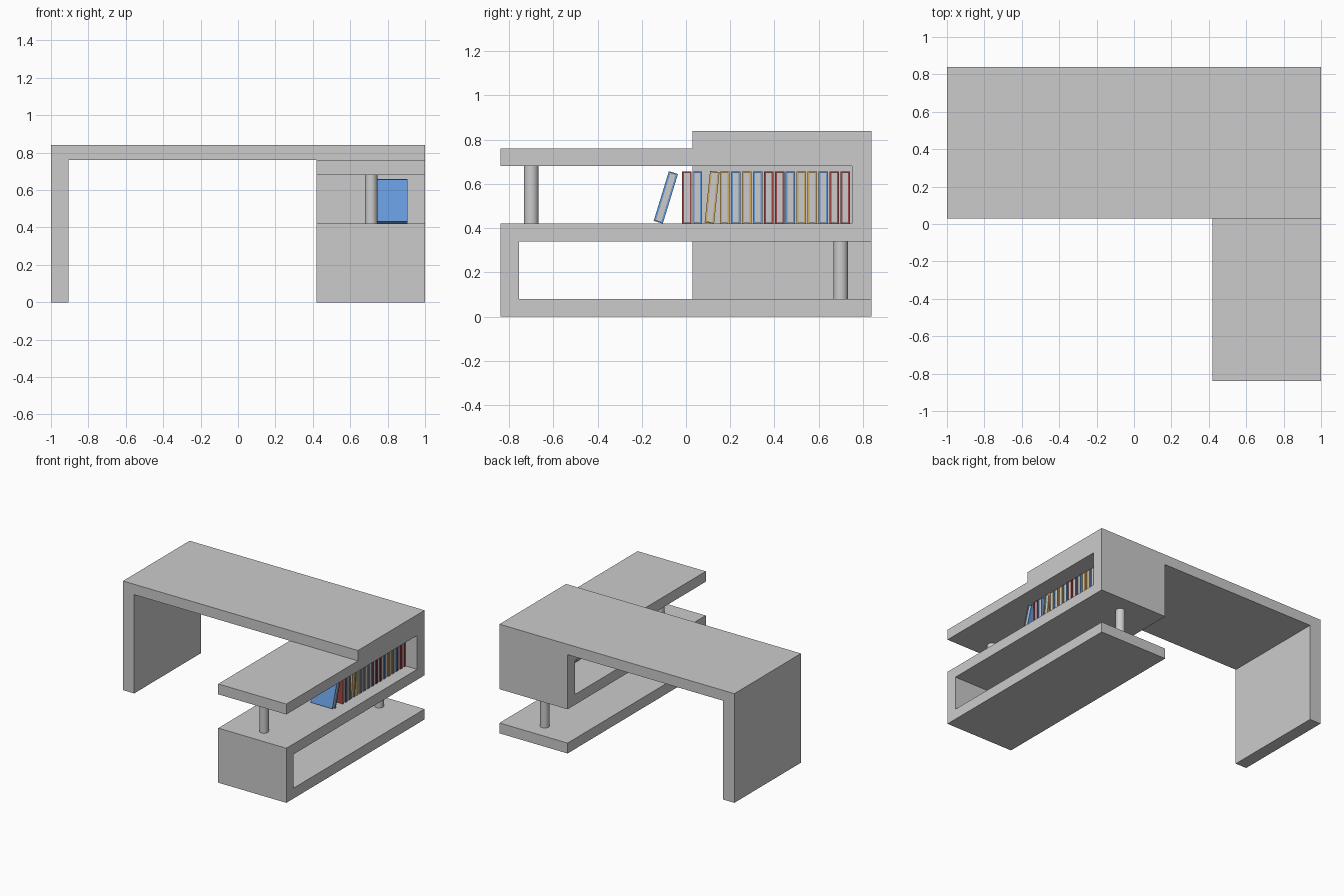
import bpy, bmesh, math
from mathutils import Vector

if "Cube" in bpy.data.objects:
    bpy.data.objects.remove(bpy.data.objects["Cube"])


def extrude_profile(name, pts, offset):
    """Extrude a closed 3D outline along an offset into a solid."""
    bm = bmesh.new()
    face = bm.faces.new([bm.verts.new(p) for p in pts])
    res = bmesh.ops.extrude_face_region(bm, geom=[face], use_keep_orig=True)
    moved = [v for v in res["geom"] if isinstance(v, bmesh.types.BMVert)]
    bmesh.ops.translate(bm, verts=moved, vec=Vector(offset))
    bmesh.ops.recalc_face_normals(bm, faces=bm.faces)
    me = bpy.data.meshes.new(name)
    bm.to_mesh(me)
    bm.free()
    ob = bpy.data.objects.new(name, me)
    bpy.context.collection.objects.link(ob)
    return ob


def material(name, rgb):
    m = bpy.data.materials.new(name)
    m.diffuse_color = (*rgb, 1)
    m.use_nodes = True
    m.node_tree.nodes["Principled BSDF"].inputs["Base Color"].default_value = m.diffuse_color
    return m


# S-shaped side shelf, profile in y-z
s_outline = [(-.84, 0), (.84, 0), (.84, .08), (-.755, .08), (-.755, .34),
             (.84, .34), (.84, .84), (.03, .84), (.03, .76), (-.84, .76),
             (-.84, .68), (.75, .68), (.75, .42), (-.84, .42)]
desk = extrude_profile("desk_and_shelf", [(.42, y, z) for y, z in s_outline], (.58, 0, 0))

# Desk top with left leg, profile in x-z, joined to the shelf
top_outline = [(-1, 0), (-.905, 0), (-.905, .76), (.42, .76), (.42, .84), (-1, .84)]
top = extrude_profile("desk_top", [(x, .03, z) for x, z in top_outline], (0, .81, 0))
union = desk.modifiers.new("join_top", "BOOLEAN")
union.operation = "UNION"
union.solver = "EXACT"
union.object = top
bpy.context.view_layer.objects.active = desk
bpy.ops.object.modifier_apply(modifier=union.name)
bpy.data.objects.remove(top)

# Round support posts
for name, y, z in (("front_post", -.70, .55), ("back_post", .70, .21)):
    bpy.ops.mesh.primitive_cylinder_add(vertices=32, radius=.033, depth=.26,
                                        location=(.712, y, z))
    post = bpy.context.object
    post.name = name
    bpy.ops.object.shade_smooth_by_angle()

# Books: folded cover open towards +x, with a page block inside
COLORS = {"b": material("blue_cover", (.13, .32, .70)),
          "r": material("red_cover", (.36, .06, .06)),
          "t": material("tan_cover", (.62, .40, .13))}
X0, X1, THICK, HEIGHT, BOARD = .72, .905, .043, .235, .009


def book(index, y_right, color, lean=0):
    """Book standing on the shelf, leaning on its rear bottom edge."""
    t, b = THICK, BOARD
    cover = [(X0, -t), (X1, -t), (X1, b - t), (X0 + b, b - t),
             (X0 + b, -b), (X1, -b), (X1, 0), (X0, 0)]
    pages = [(X0 + b, b - t), (X1 - .005, b - t), (X1 - .005, -b), (X0 + b, -b)]
    c = extrude_profile(f"book_cover_{index}", [(x, y, 0) for x, y in cover], (0, 0, HEIGHT))
    c.data.materials.append(COLORS[color])
    p = extrude_profile(f"book_pages_{index}", [(x, y, .004) for x, y in pages],
                        (0, 0, HEIGHT - .008))
    for ob in (c, p):
        ob.location = (0, y_right, .42)
        ob.rotation_euler.x = -math.radians(lean)


# Leaning and loose books at the front of the row
book(0, -.105, "b", 17)
book(1, .026, "r")
book(2, .073, "b")
book(3, .127, "t", 6)
# Upright row to the back wall
for i, col in enumerate("tbtbrrbttbrr"):
    book(i + 4, .197 + i * .0495, col)
